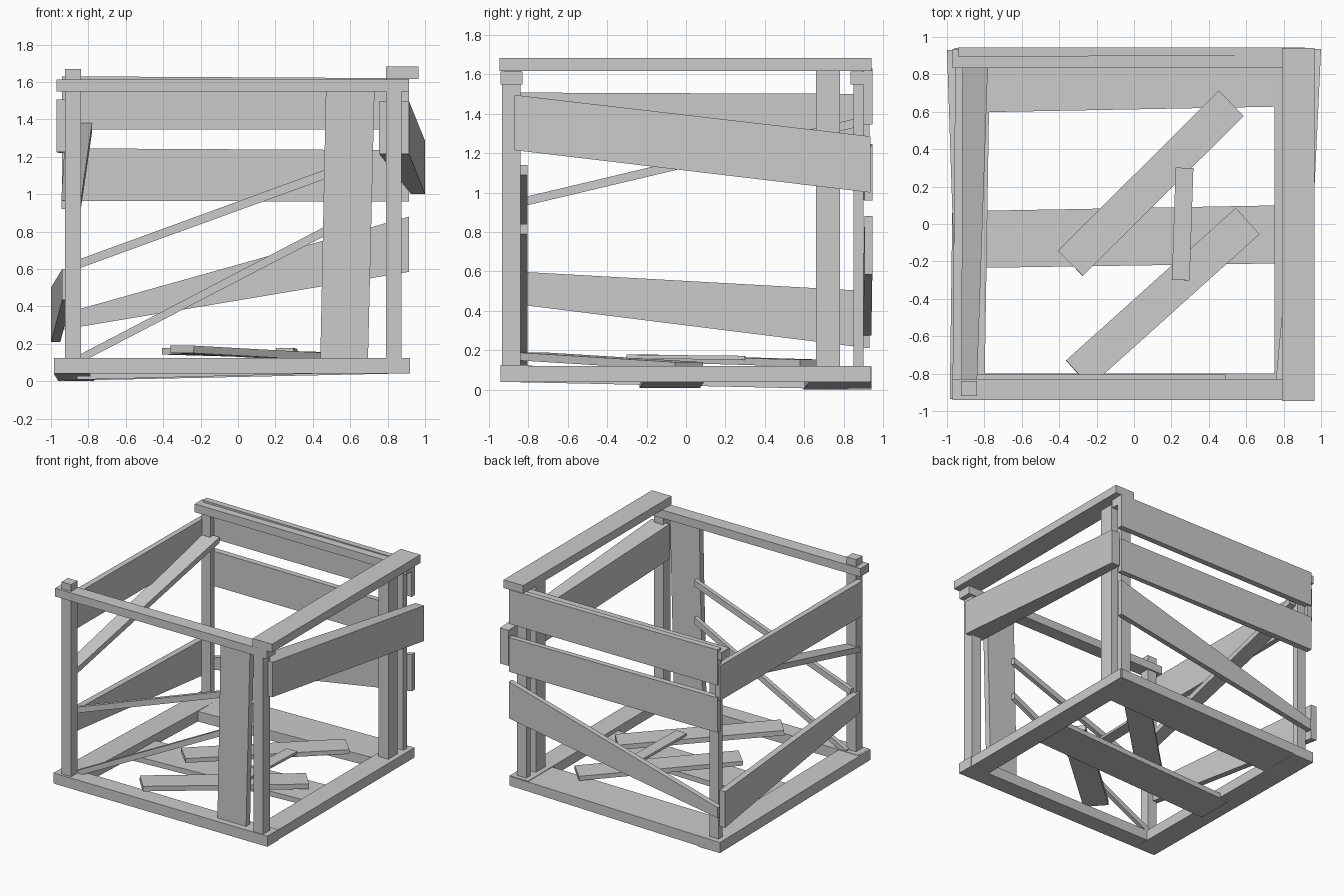
import bpy
from mathutils import Vector


def make(name, verts):
    """Six-sided timber from two rings of four corners."""
    faces = [(3, 2, 1, 0), (4, 5, 6, 7)]
    faces += [(i, (i + 1) % 4, (i + 1) % 4 + 4, i + 4) for i in range(4)]
    me = bpy.data.meshes.new(name)
    me.from_pydata(verts, [], faces)
    # keep normals outward whichever axis the timber runs along
    c = sum((v.co for v in me.vertices), Vector()) / 8
    if (me.polygons[2].center - c).dot(me.polygons[2].normal) < 0:
        me.flip_normals()
    me.update()
    ob = bpy.data.objects.new(name, me)
    bpy.context.collection.objects.link(ob)
    return ob


def timber(name, axis, a, b, ra, rb=None):
    """Timber along an axis from a to b; ra, rb are end sections (u0, u1, v0, v1)
    in the two remaining axes, so it can taper or slant."""
    verts = []
    for t, r in ((a, ra), (b, rb or ra)):
        for u, v in ((r[0], r[2]), (r[1], r[2]), (r[1], r[3]), (r[0], r[3])):
            p = [u, v]
            p.insert("xyz".index(axis), t)
            verts.append(p)
    return make(name, verts)


def loose(name, p, q, width, thick):
    """Flat plank lying between the end centres p and q."""
    p, q = Vector(p), Vector(q)
    side = (q - p).cross(Vector((0, 0, 1))).normalized() * width / 2
    up = side.cross(q - p).normalized() * thick / 2
    return make(name, [e + s * side + t * up for e in (p, q)
                       for s, t in ((-1, -1), (1, -1), (1, 1), (-1, 1))])


# bottom frame and floor
timber("bottom_front_beam", "x", -0.97, 0.92, (-0.94, -0.80, 0.04, 0.125))
timber("bottom_right_beam", "y", -0.935, 0.935, (0.75, 0.915, 0.04, 0.12))
timber("bottom_left_beam", "y", -0.935, 0.94,
       (-0.985, -0.80, 0.04, 0.125), (-0.96, -0.77, 0.0, 0.085))
timber("bottom_back_beam", "x", -0.95, 0.90,
       (0.595, 0.94, 0.002, 0.085), (0.63, 0.94, 0.042, 0.118))
timber("floor_board", "x", -0.86, 0.80,
       (-0.235, 0.07, 0.008, 0.05), (-0.21, 0.10, 0.05, 0.09))

# corner posts
timber("front_left_post", "z", 0.10, 1.67, (-0.925, -0.84, -0.92, -0.84))
timber("front_right_post", "z", 0.10, 1.60, (0.79, 0.875, -0.934, -0.84))
timber("back_left_post", "z", 0.08, 1.60, (-0.92, -0.84, 0.85, 0.90))
timber("back_right_post", "z", 0.10, 1.60, (0.79, 0.875, 0.85, 0.90))
timber("right_extra_post", "z", 0.10, 1.63, (0.79, 0.875, 0.66, 0.78))

# top rails
timber("top_front_rail", "x", -0.97, 0.915, (-0.94, -0.83, 1.548, 1.614))
timber("top_back_rail", "x", -0.97, 0.915, (0.835, 0.935, 1.548, 1.614))
timber("top_right_rail", "y", -0.945, 0.94, (0.79, 0.965, 1.617, 1.683))

# back boards
timber("back_board_top", "x", -0.94, 0.915,
       (0.895, 0.945, 1.345, 1.63), (0.90, 0.945, 1.345, 1.62))
timber("back_board_middle", "x", -0.94, 0.915,
       (0.895, 0.945, 0.965, 1.245), (0.905, 0.945, 0.96, 1.235))
timber("back_board_slanted", "x", -0.94, 0.915,
       (0.895, 0.94, 0.275, 0.36), (0.905, 0.945, 0.585, 0.88))

# left boards
timber("left_board_top", "y", -0.86, 0.93,
       (-0.97, -0.92, 1.225, 1.507), (-0.955, -0.915, 1.22, 1.50))
timber("left_brace", "y", -0.87, 0.88,
       (-0.945, -0.84, 0.92, 0.965), (-0.92, -0.78, 1.335, 1.38))
timber("left_board_low", "y", -0.87, 0.93,
       (-0.94, -0.89, 0.435, 0.60), (-1.0, -0.95, 0.21, 0.50))

# right slipped board
timber("right_board", "y", -0.87, 0.935,
       (0.755, 0.915, 1.215, 1.495), (0.925, 1.0, 1.0, 1.285))

# front board and braces
timber("front_upright_board", "z", 0.12, 1.56,
       (0.44, 0.695, -0.89, -0.84), (0.47, 0.73, -0.89, -0.84))
timber("front_brace_upper", "x", -0.90, 0.49,
       (-0.84, -0.805, 0.585, 0.633), (-0.84, -0.805, 1.09, 1.14))
timber("front_brace_lower", "x", -0.86, 0.49,
       (-0.84, -0.805, 0.09, 0.135), (-0.84, -0.805, 0.79, 0.84))

# loose planks on the floor
loose("loose_plank_long", (-0.34, -0.21, 0.16), (0.52, 0.645, 0.135), 0.19, 0.035)
loose("loose_plank_front", (-0.30, -0.80, 0.17), (0.607, 0.015, 0.12), 0.19, 0.04)
loose("loose_slat", (0.25, -0.30, 0.168), (0.27, 0.30, 0.162), 0.095, 0.02)
